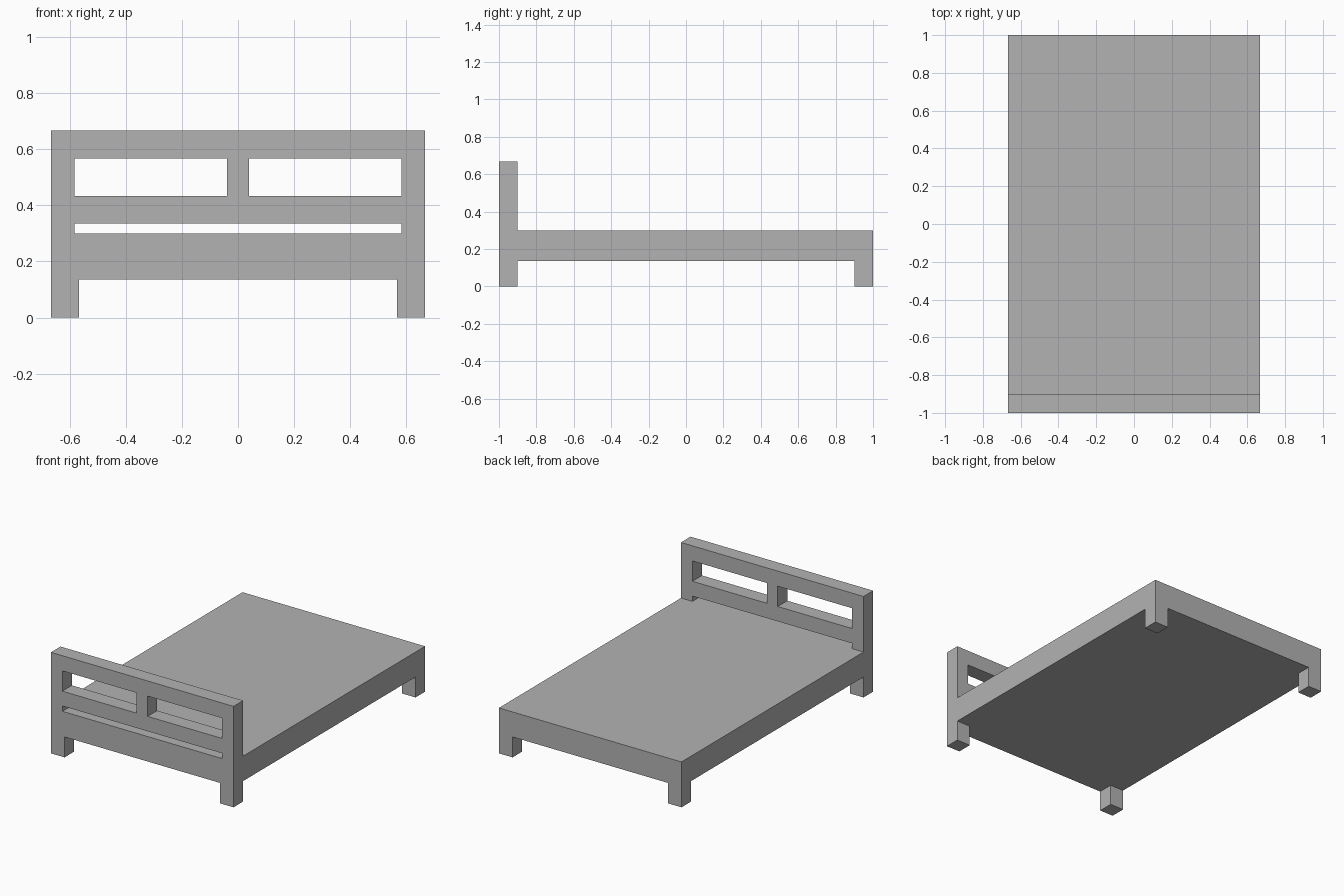
import bpy
import bmesh
from mathutils import Vector

default_cube = bpy.data.objects.get("Cube")
if default_cube:
    bpy.data.objects.remove(default_cube, do_unlink=True)

# Plain grey material
GREY = (0.45, 0.45, 0.45, 1.0)
grey = bpy.data.materials.new("plain_grey")
grey.use_nodes = True
grey.diffuse_color = GREY
grey.node_tree.nodes["Principled BSDF"].inputs["Base Color"].default_value = GREY

# Main dimensions
HALF_WIDTH, HALF_LENGTH = 0.667, 1.0
THICK = 0.1
BASE_BOTTOM, BASE_TOP, HEAD_TOP = 0.135, 0.3, 0.667
POST_INNER = 0.583


def box(name, low, high):
    """Flat-faced box spanning two opposite corners."""
    low, high = Vector(low), Vector(high)
    bm = bmesh.new()
    bmesh.ops.create_cube(bm, size=1)
    for v in bm.verts:
        v.co = (low + high) / 2 + v.co * (high - low)
    mesh = bpy.data.meshes.new(name)
    bm.to_mesh(mesh)
    bm.free()
    mesh.materials.append(grey)
    obj = bpy.data.objects.new(name, mesh)
    bpy.context.collection.objects.link(obj)
    return obj


def cut(target, low, high):
    """Cut a box-shaped opening out of the target."""
    cutter = box("opening_cutter", low, high)
    cutter.hide_render = True
    mod = target.modifiers.new("opening", "BOOLEAN")
    mod.operation = "DIFFERENCE"
    mod.solver = "EXACT"
    mod.object = cutter
    bpy.context.view_layer.objects.active = target
    bpy.ops.object.modifier_apply(modifier=mod.name)
    bpy.data.objects.remove(cutter, do_unlink=True)


# Solid bed base
box("bed_base", (-HALF_WIDTH, -HALF_LENGTH, BASE_BOTTOM),
    (HALF_WIDTH, HALF_LENGTH, BASE_TOP))

# Four corner legs
for side, sx in (("left", 1), ("right", -1)):
    for end, sy in (("front", -1), ("back", 1)):
        xs = sorted((sx * HALF_WIDTH, sx * (HALF_WIDTH - THICK)))
        ys = sorted((sy * HALF_LENGTH, sy * (HALF_LENGTH - THICK)))
        box(f"{end}_{side}_leg", (xs[0], ys[0], 0), (xs[1], ys[1], BASE_BOTTOM))

# Headboard with two windows and a low slot above the base
front, back = -HALF_LENGTH, -HALF_LENGTH + THICK
headboard = box("headboard", (-HALF_WIDTH, front, BASE_TOP),
                (HALF_WIDTH, back, HEAD_TOP))
for x0, x1, z0, z1 in ((-POST_INNER, -0.04, 0.433, 0.567),
                       (0.04, POST_INNER, 0.433, 0.567),
                       (-POST_INNER, POST_INNER, 0.25, 0.335)):
    cut(headboard, (x0, front - THICK, z0), (x1, back + THICK, z1))
